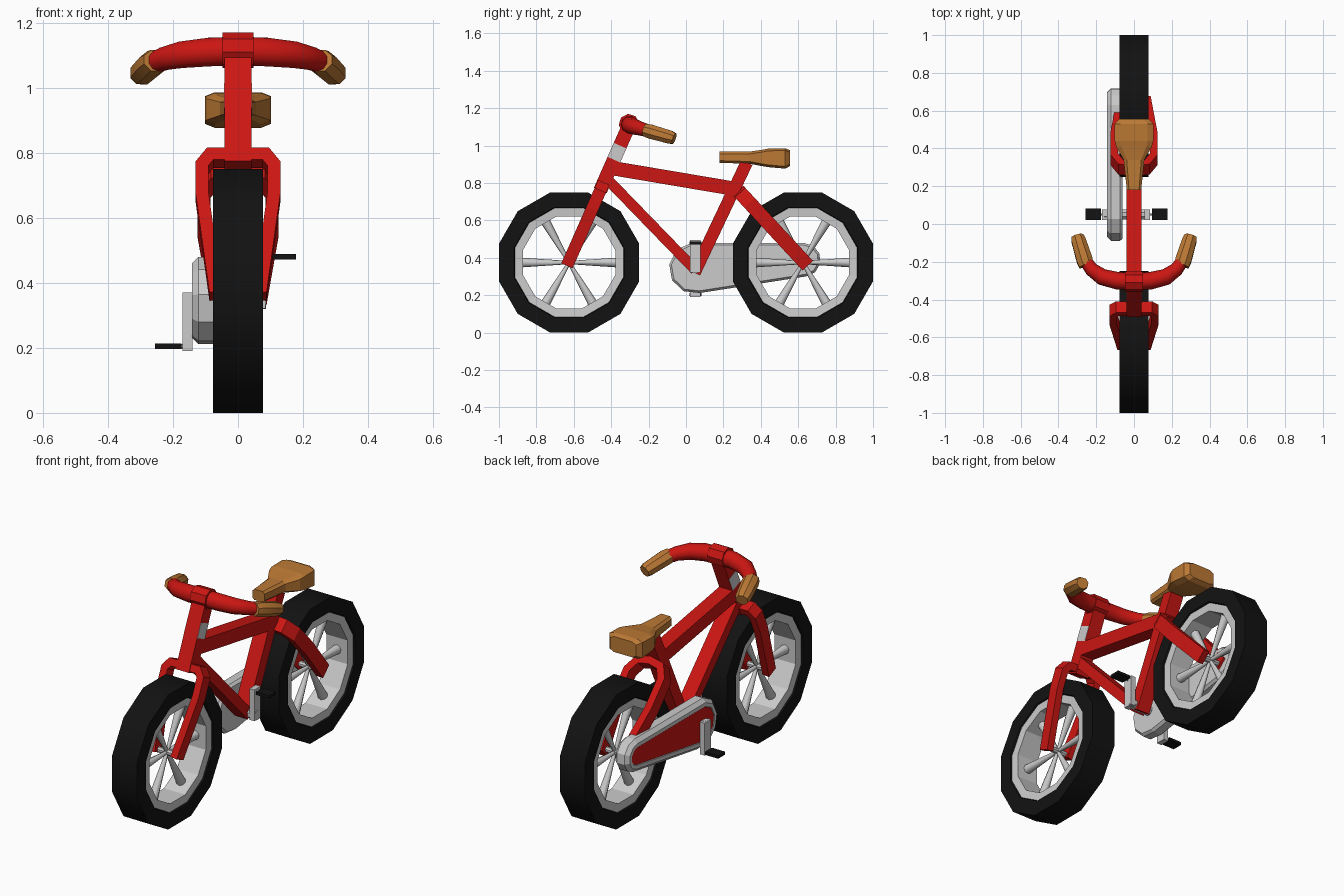
import bpy, bmesh, math
from mathutils import Vector, Matrix

if "Cube" in bpy.data.objects:
    bpy.data.objects.remove(bpy.data.objects["Cube"])


def material(name, rgb):
    m = bpy.data.materials.new(name)
    m.diffuse_color = (*rgb, 1)
    m.use_nodes = True
    m.node_tree.nodes["Principled BSDF"].inputs["Base Color"].default_value = m.diffuse_color
    return m


RED = material("red_paint", (0.6, 0.008, 0.006))
BLACK = material("black_rubber", (0.006, 0.006, 0.006))
TAN = material("tan_leather", (0.5, 0.19, 0.035))


def finish(name, bm, mat=None, smooth=0):
    bmesh.ops.recalc_face_normals(bm, faces=bm.faces)
    me = bpy.data.meshes.new(name)
    bm.to_mesh(me)
    bm.free()
    ob = bpy.data.objects.new(name, me)
    bpy.context.collection.objects.link(ob)
    if mat:
        me.materials.append(mat)
    if smooth:
        bpy.ops.object.select_all(action='DESELECT')
        ob.select_set(True)
        bpy.context.view_layer.objects.active = ob
        bpy.ops.object.shade_smooth_by_angle(angle=math.radians(smooth))
    return ob


def skin(bm, rings, caps=True, loop=False):
    """Joins rings of points with quads."""
    vs = [[bm.verts.new(p) for p in r] for r in rings]
    n = len(vs[0])
    for i in range(len(vs) if loop else len(vs) - 1):
        a, b = vs[i], vs[(i + 1) % len(vs)]
        for j in range(n):
            k = (j + 1) % n
            bm.faces.new((a[j], a[k], b[k], b[j]))
    if caps and not loop:
        bm.faces.new(vs[0])
        bm.faces.new(vs[-1])


def tube(name, path, ref, sizes, sides=4, mat=None, smooth=0):
    """Sweeps a box (4 sides) or round section; sizes = half widths across and along ref."""
    pts = [Vector(p) for p in path]
    if not isinstance(sizes, list):
        sizes = [sizes] * len(pts)
    rings = []
    for i, p in enumerate(pts):
        t1 = (p - pts[max(i - 1, 0)]).normalized()
        t2 = (pts[min(i + 1, len(pts) - 1)] - p).normalized()
        t = (t1 + t2).normalized()
        n2 = Vector(ref)
        n2 = (n2 - t * n2.dot(t)).normalized()
        n1 = t.cross(n2)
        miter = 1 / max(t.dot(t2 if t2.length else t1), 0.6)
        f = 1 / math.cos(math.pi / sides) if sides == 4 else 1
        a, b = sizes[i]
        rings.append([p + n1 * a * miter * f * math.cos(math.tau * (k + .5) / sides)
                      + n2 * b * f * math.sin(math.tau * (k + .5) / sides) for k in range(sides)])
    bm = bmesh.new()
    skin(bm, rings)
    return finish(name, bm, mat, smooth)


def mirrored(half):
    return [(-x, y, z) for x, y, z in reversed(half) if x > 0] + half


def box(name, lo, hi, mat=None):
    bm = bmesh.new()
    c = [(a + b) / 2 for a, b in zip(lo, hi)]
    s = [b - a for a, b in zip(lo, hi)]
    bmesh.ops.create_cube(bm, size=1, matrix=Matrix.Translation(c) @ Matrix.Diagonal((*s, 1)))
    return finish(name, bm, mat)


def lathe(name, profile, y, mat=None, smooth=0):
    """Twelve-sided ring round the wheel axle from (radius, x) points."""
    f = 1 / math.cos(math.pi / 12)
    rings = []
    for k in range(12):
        a = math.tau * (k + .5) / 12
        rings.append([(x, y + r * f * math.cos(a), .375 + r * f * math.sin(a)) for r, x in profile])
    bm = bmesh.new()
    skin(bm, rings, loop=True)
    return finish(name, bm, mat, smooth)


# Wheels: tyre, rim, tapered spokes and axle
for label, y in (("front", -.625), ("rear", .625)):
    lathe(label + "_tyre", [(.375, -.077), (.375, .077), (.295, .077), (.285, .06),
                            (.285, -.06), (.295, -.077)], y, BLACK, 35)
    lathe(label + "_rim", [(.298, -.07), (.298, .07), (.247, .066), (.247, -.066)], y)
    bm = bmesh.new()
    for k in range(6):
        rot = Matrix.Rotation(math.tau * k / 6, 4, 'X')
        m = Matrix.Translation((0, y, .375)) @ rot @ Matrix.Rotation(-math.pi / 2, 4, 'X')
        bmesh.ops.create_cone(bm, cap_ends=True, segments=8, radius1=.009, radius2=.026,
                              depth=.25, matrix=m @ Matrix.Translation((0, 0, .13)))
    finish(label + "_spokes", bm, None, 50)
    tube(label + "_axle", [(-.075, y, .375), (.075, y, .375)], (0, 0, 1), (.016, .016), 8)

# Front fork, lying in the tilted steering plane
fork_y = lambda z: -.64 + (z - .35) / 2.26
fork = [(x, fork_y(z), z) for x, z in
        ((0, .785), (.085, .785), (.11, .755), (.11, .66), (.068, .36))]
tube("front_fork", mirrored(fork), (0, -.91, .4), (.02, .033), mat=RED)

# Rear stays
stay_y = lambda z: .64 + (.37 - z) / 1.08
stays = [(x, stay_y(z), z) for x, z in
         ((0, .745), (.07, .735), (.105, .69), (.105, .57), (.068, .36))]
tube("rear_stays", mirrored(stays), (0, .73, .68), (.02, .038), mat=RED)

# Main frame tubes
X = (1, 0, 0)
tube("head_tube", [(0, fork_y(.76), .76), (0, fork_y(1.11), 1.11)], X, (.037, .041), mat=RED)
tube("stem_side_plates", [(0, fork_y(.925), .925), (0, fork_y(1.0), 1.0)], X, (.036, .0425))
tube("top_tube", [(0, -.425, .885), (0, .285, .765)], X, (.038, .041), mat=RED)
tube("down_tube", [(0, -.43, .83), (0, .05, .335)], X, (.028, .04), mat=RED)
tube("seat_tube", [(0, .045, .32), (0, .325, .91)], X, (.033, .041), mat=RED)

# Handlebar, clamp and grips
bar = [(0, -.305, 1.113), (.09, -.3, 1.11), (.17, -.28, 1.102), (.225, -.24, 1.09), (.26, -.19, 1.076)]
widths = [(.046, .046), (.046, .046), (.043, .043), (.037, .037), (.033, .033)]
tube("handlebar", mirrored(bar), (0, .3, 1), widths[:0:-1] + widths, 10, RED, 40)
tube("bar_clamp", [(-.047, -.305, 1.115), (.047, -.305, 1.115)], (0, .3, 1), (.055, .055), 8, RED)
for side, s in (("left", -1), ("right", 1)):
    tube(side + "_grip", [(s * .252, -.22, 1.083), (s * .262, -.19, 1.075),
                          (s * .294, -.085, 1.045), (s * .3, -.063, 1.038)],
         (0, .3, 1), [(.042, .036), (.046, .041), (.041, .038), (.034, .031)], 8, TAN, 40)

# Seat lofted from nose to back: y, half width, bottom, top
bm = bmesh.new()
rings = []
for y, w, lo, hi in ((.18, .038, .908, .968), (.34, .055, .903, .968), (.41, .095, .89, .978),
                     (.44, .102, .885, .984), (.53, .102, .877, .986), (.555, .08, .89, .976)):
    rings.append([(-w, y, hi - .012), (-w * .7, y, hi), (w * .7, y, hi), (w, y, hi - .012),
                  (w, y, lo + .012), (w * .7, y, lo), (-w * .7, y, lo), (-w, y, lo + .012)])
skin(bm, rings)
finish("seat", bm, TAN)


# Chain guard: tapered rounded outline with a red side panel
def guard_outline(x, inset):
    pts = []
    for cy, cz, r, a0 in ((.045, .345, .136, 98), (.63, .39, .09, -82)):
        for k in range(6):
            a = math.radians(a0 + k * (184 if a0 > 0 else 172) / 5)
            pts.append((x, cy + (r - inset) * math.cos(a), cz + (r - inset) * math.sin(a)))
    return pts


bm = bmesh.new()
skin(bm, [guard_outline(-.06, .012), guard_outline(-.075, 0), guard_outline(-.122, 0),
          guard_outline(-.142, .02), guard_outline(-.142, .04), guard_outline(-.137, .045)])
finish("chain_guard", bm)
bm = bmesh.new()
skin(bm, [guard_outline(-.13, .04), guard_outline(-.139, .04)])
finish("chain_guard_panel", bm, RED)

# Cranks and pedals, one down on the left and one up on the right
tube("crank_axle", [(-.16, .05, .345), (.086, .05, .345)], (0, 0, 1), (.028, .028), 8)
for side, x, px, end in (("left", -.155, -.215, .19), ("right", .07, .137, .495)):
    tube(side + "_crank", [(x, .05, .345 - (end - .345) * .16), (x, .05, end)], X, (.028, .015), 4)
    pz = end + (.015 if end < .3 else -.015)
    tube(side + "_pedal_pin", [(x, .05, pz), (px, .05, pz)], (0, 0, 1), (.007, .007), 6)
    box(side + "_pedal", (px - .041, .02, pz - .008), (px + .041, .082, pz + .008), BLACK)
